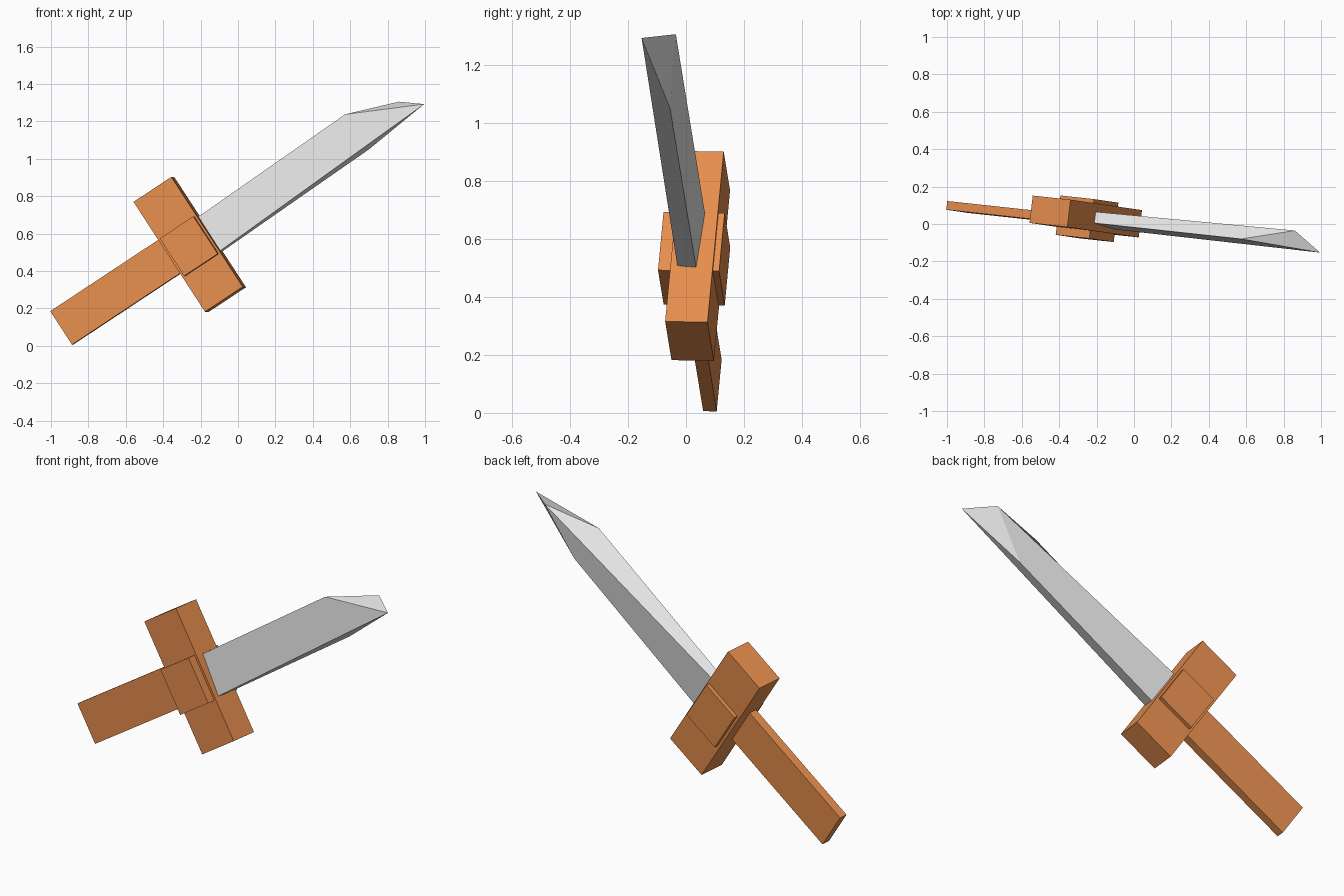
import bpy, bmesh
from mathutils import Vector, Matrix

if "Cube" in bpy.data.objects:
    bpy.data.objects.remove(bpy.data.objects["Cube"])

# Tilted frame: u along the dagger, v across it, w through its thickness
u = Vector((0.831, -0.09, 0.549)).normalized()
v = Vector((-0.548, 0.08, 0.833))
v = (v - u * v.dot(u)).normalized()
w = u.cross(v)
frame = Matrix((u, v, w)).transposed()


def material(name, colour):
    m = bpy.data.materials.new(name)
    m.diffuse_color = (*colour, 1)
    m.use_nodes = True
    m.node_tree.nodes["Principled BSDF"].inputs["Base Color"].default_value = m.diffuse_color
    return m


wood = material("orange_wood", (0.79, 0.27, 0.076))
steel = material("pale_steel", (0.79, 0.79, 0.79))


def finish(name, bm, mat):
    bmesh.ops.recalc_face_normals(bm, faces=bm.faces)
    mesh = bpy.data.meshes.new(name)
    bm.to_mesh(mesh)
    bm.free()
    mesh.materials.append(mat)
    obj = bpy.data.objects.new(name, mesh)
    bpy.context.collection.objects.link(obj)


def block(name, centre, size):
    bm = bmesh.new()
    bmesh.ops.create_cube(bm, size=1)
    for p in bm.verts:
        local = Vector(a * b for a, b in zip(p.co, size))
        p.co = Vector(centre) + frame @ local
    finish(name, bm, wood)


# Handle, starting from its butt end
handle_length = 0.72
butt = Vector((-0.943, 0.091, 0.095))
block("handle", butt + u * handle_length / 2, (handle_length, 0.214, 0.047))

# Cross guard and the thicker block at its middle
block("cross_guard", (-0.258, 0.04, 0.541), (0.243, 0.703, 0.147))
block("guard_centre_block", (-0.251, 0.028, 0.531), (0.216, 0.24, 0.212))

# Blade: four-sided bar with a skewed, faceted point
base = [(-0.095, -0.03, 0.508), (-0.212, 0.005, 0.69),
        (-0.205, 0.065, 0.69), (-0.09, 0.035, 0.50)]
point = [(0.995, -0.153, 1.292), (0.572, -0.08, 1.237),
         (0.86, -0.035, 1.305), (0.70, -0.055, 1.05)]
bm = bmesh.new()
b = [bm.verts.new(p) for p in base]
t = [bm.verts.new(p) for p in point]
bm.faces.new(b)
for i in range(4):
    j = (i + 1) % 4
    bm.faces.new((b[i], b[j], t[j], t[i]))
bm.faces.new((t[0], t[1], t[2]))
bm.faces.new((t[0], t[2], t[3]))
finish("blade", bm, steel)
